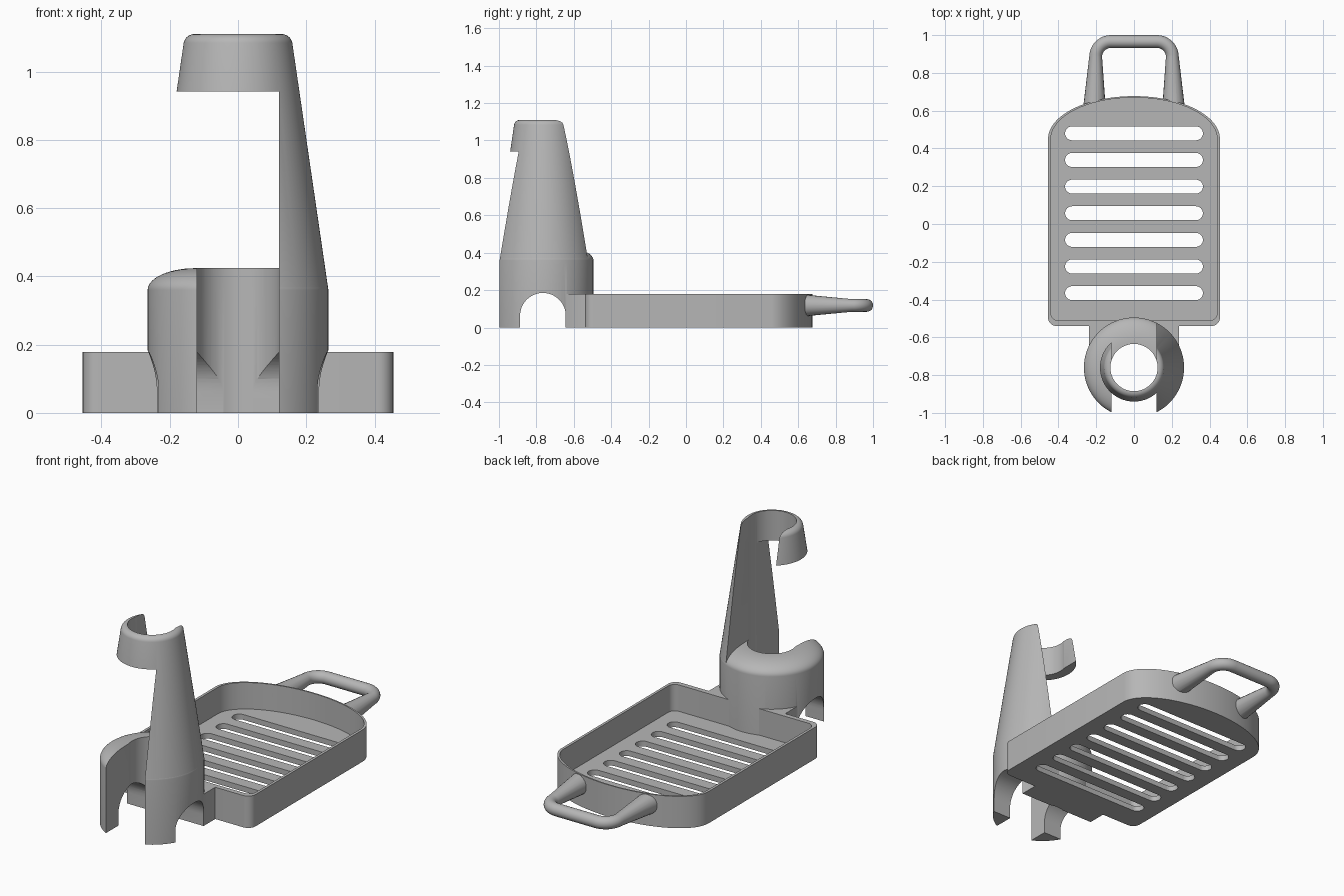
import bpy, bmesh
from math import sin, cos, pi, radians

cube = bpy.data.objects.get("Cube")
if cube:
    bpy.data.objects.remove(cube, do_unlink=True)

grey = bpy.data.materials.new("plain grey")
grey.use_nodes = True
colour = (0.47, 0.47, 0.47, 1)
grey.diffuse_color = colour
grey.node_tree.nodes["Principled BSDF"].inputs["Base Color"].default_value = colour

TOWER_Y = -0.76   # tower axis
BORE = 0.125      # tower bore radius
SLOT = 0.12       # half width of the tower slots
RIM = 0.178       # tray height


def finish(name, bm):
    bmesh.ops.recalc_face_normals(bm, faces=bm.faces)
    mesh = bpy.data.meshes.new(name)
    bm.to_mesh(mesh)
    bm.free()
    obj = bpy.data.objects.new(name, mesh)
    bpy.context.collection.objects.link(obj)
    obj.data.materials.append(grey)
    return obj


def arc(cx, cy, rx, ry, start, end, steps):
    angles = [radians(start + (end - start) * i / steps) for i in range(steps + 1)]
    return [(cx + rx * cos(a), cy + ry * sin(a)) for a in angles]


def prism(name, outline, low, high, axis="z"):
    """Extrude a closed outline along z, or a (y, z) outline along x."""
    bm = bmesh.new()
    place = (lambda a, b, t: (a, b, t)) if axis == "z" else (lambda a, b, t: (t, a, b))
    face = bm.faces.new([bm.verts.new(place(a, b, low)) for a, b in outline])
    top = bmesh.ops.extrude_face_region(bm, geom=[face])
    verts = [v for v in top["geom"] if isinstance(v, bmesh.types.BMVert)]
    bmesh.ops.translate(bm, verts=verts, vec=place(0, 0, high - low))
    return finish(name, bm)


def box(name, x0, x1, y0, y1, z0, z1):
    return prism(name, [(x0, y0), (x1, y0), (x1, y1), (x0, y1)], z0, z1)


def lathe(name, profile, steps=96):
    """Revolve a closed (radius, z) profile around the tower axis."""
    bm = bmesh.new()
    rings = []
    for i in range(steps):
        a = 2 * pi * (i + 0.5) / steps
        rings.append([bm.verts.new((r * cos(a), TOWER_Y + r * sin(a), z)) for r, z in profile])
    n = len(profile)
    for i in range(steps):
        p, q = rings[i], rings[(i + 1) % steps]
        for j in range(n):
            k = (j + 1) % n
            bm.faces.new([p[j], q[j], q[k], p[k]])
    return finish(name, bm)


def select(obj):
    bpy.ops.object.select_all(action="DESELECT")
    obj.select_set(True)
    bpy.context.view_layer.objects.active = obj


def combine(obj, other, operation="DIFFERENCE", keep=False):
    select(obj)
    mod = obj.modifiers.new("combine", "BOOLEAN")
    mod.operation = operation
    mod.solver = "EXACT"
    mod.object = other
    bpy.ops.object.modifier_apply(modifier=mod.name)
    if not keep:
        bpy.data.objects.remove(other, do_unlink=True)


def tray_outline(w, y0, r, depth):
    """Rounded rectangle with an elliptical far end."""
    return (arc(w - r, y0 + r, r, r, -90, 0, 8)
            + arc(0, 0.45, w, depth, 0, 180, 64)[1:]
            + arc(r - w, y0 + r, r, r, 180, 270, 8)[0:])


# Tray with thin walls and a slotted floor
tray = prism("tray", tray_outline(0.455, -0.54, 0.045, 0.227), 0, RIM)
cavity = prism("cavity", tray_outline(0.44, -0.512, 0.04, 0.219), 0.03, 0.5)
combine(tray, cavity, keep=True)
for i in range(7):
    y = 0.48 - 0.141 * i
    stadium = arc(0.328, y, 0.037, 0.037, -90, 90, 12) + arc(-0.328, y, 0.037, 0.037, 90, 270, 12)
    combine(tray, prism("slot", stadium, -0.1, 0.1))

# Handle: tapered legs joined by a rounded bar
curve = bpy.data.curves.new("handle", "CURVE")
curve.dimensions = "3D"
curve.bevel_depth = 0.034
curve.bevel_resolution = 8
curve.use_fill_caps = True
half = [(0.209, 0.635)] + arc(0.122, 0.885, 0.081, 0.081, 0, 90, 12)
path = half + [(-x, y) for x, y in reversed(half)]
spline = curve.splines.new("POLY")
spline.points.add(len(path) - 1)
for point, (x, y) in zip(spline.points, path):
    point.co = (x, y, 0.118, 1)
    point.radius = 1.7 if y < 0.7 else 1
handle = bpy.data.objects.new("handle", curve)
bpy.context.collection.objects.link(handle)
select(handle)
bpy.ops.object.convert(target="MESH")
handle = bpy.context.view_layer.objects.active
handle.data.materials.clear()
handle.data.materials.append(grey)
combine(handle, cavity)

# Tower base: domed ring joined to the tray by a block
dome = arc(0.125, 0.36, 0.14, 0.064, 0, 90, 14)
base = lathe("tower_base", [(0.09, 0), (0.265, 0)] + dome + [(0.09, 0.424)])
combine(base, box("bridge", -0.237, 0.237, -0.645, -0.525, 0, RIM), "UNION")
bore = prism("bore", arc(0, TOWER_Y, BORE, BORE, 0, 357, 119), -0.1, 1.3)
combine(base, bore, keep=True)
combine(base, box("front_slot", -SLOT, SLOT, -1.2, TOWER_Y, -0.1, 0.6))
arch = arc(-0.765, 0.063, 0.122, 0.122, 0, 180, 32) + [(-0.887, -0.1), (-0.643, -0.1)]
combine(base, prism("arch", arch, -0.5, 0.5, "x"))

# Tower arm: one side of a cone carrying an open ring at the top
shoulder = arc(0.127, 1.08, 0.0325, 0.03, 8, 90, 8)
arm = lathe("tower_arm", [(0.09, 0.36), (0.265, 0.36)] + shoulder + [(0.09, 1.11)])
combine(arm, bore)
combine(arm, box("side_cut", -0.5, SLOT, -1.2, -0.3, 0.3, 0.942))
combine(arm, box("back_slot", -SLOT, SLOT, TOWER_Y, -0.3, 0.8, 1.3))

# Smooth curved faces, keep hard edges
for obj in (tray, handle, base, arm):
    select(obj)
    bpy.ops.object.shade_smooth_by_angle(angle=radians(30))
